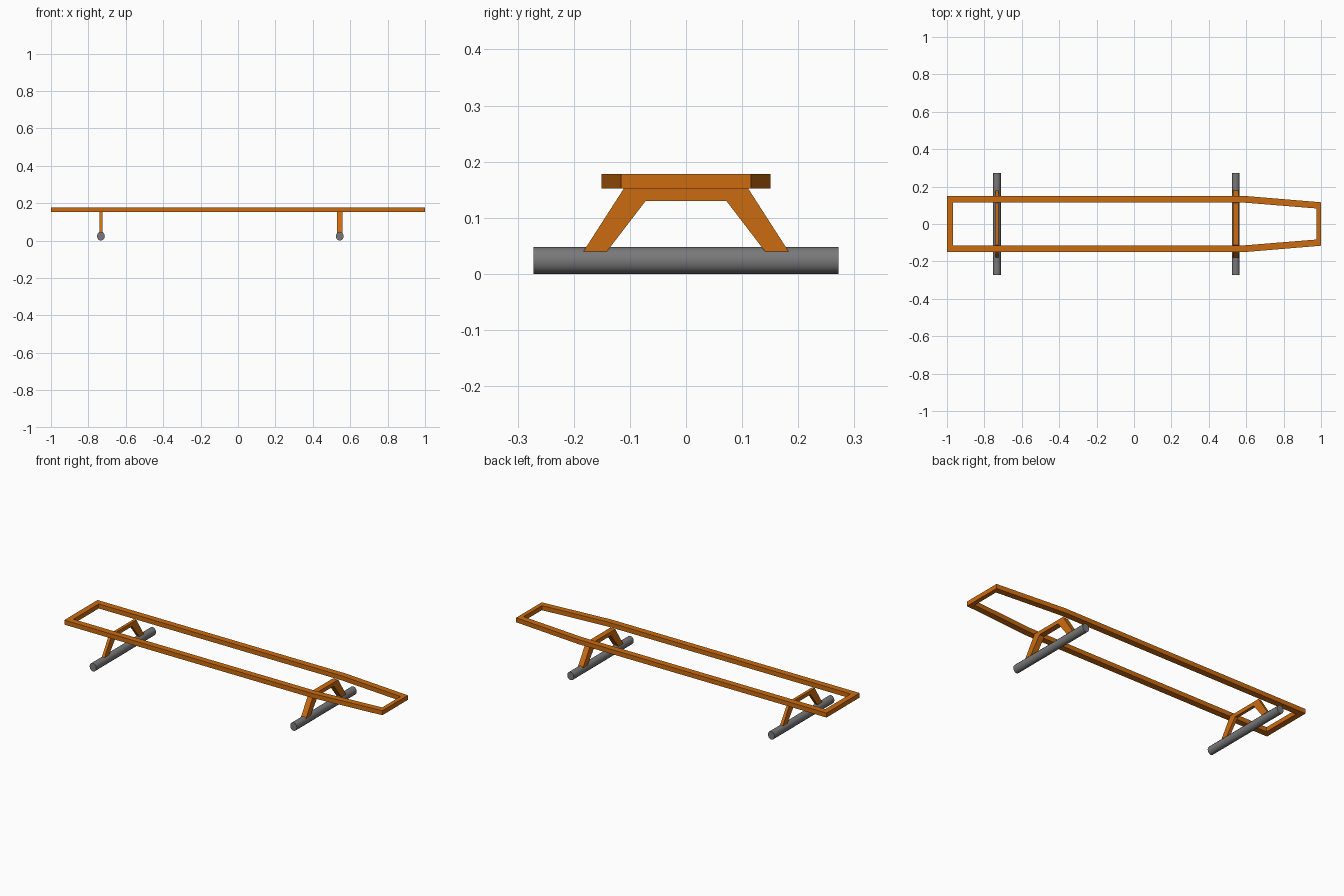
import bpy, bmesh, math
from mathutils import Matrix

if "Cube" in bpy.data.objects:
    bpy.data.objects.remove(bpy.data.objects["Cube"])


def material(name, rgb):
    m = bpy.data.materials.new(name)
    m.diffuse_color = (*rgb, 1)
    m.use_nodes = True
    m.node_tree.nodes["Principled BSDF"].inputs["Base Color"].default_value = m.diffuse_color
    return m


orange = material("orange paint", (0.60, 0.15, 0.005))
grey = material("grey tube", (0.19, 0.19, 0.19))


def finish(bm, name, mat):
    bmesh.ops.recalc_face_normals(bm, faces=bm.faces[:])
    me = bpy.data.meshes.new(name)
    bm.to_mesh(me)
    bm.free()
    me.materials.append(mat)
    ob = bpy.data.objects.new(name, me)
    bpy.context.collection.objects.link(ob)
    return ob


def ribbon(name, outer, inner, depth, place, closed):
    """Solid strip between two matching outlines, extruded by depth."""
    bm = bmesh.new()
    n = len(outer)
    a = [bm.verts.new(place(*p)) for p in outer]
    b = [bm.verts.new(place(*p)) for p in inner]
    for i in range(n if closed else n - 1):
        j = (i + 1) % n
        bm.faces.new((a[i], a[j], b[j], b[i]))
    ext = bmesh.ops.extrude_face_region(bm, geom=bm.faces[:], use_keep_orig=True)
    for v in ext["geom"]:
        if isinstance(v, bmesh.types.BMVert):
            v.co += depth
    return finish(bm, name, orange)


from mathutils import Vector

# Chassis rails: closed loop tapering toward the nose
half_out = [(-1, 0.151), (0.58, 0.151), (1, 0.116)]
half_in = [(-0.967, 0.115), (0.58, 0.115), (0.976, 0.083)]
loop = lambda h: h + [(x, -y) for x, y in reversed(h)]
ribbon("chassis_frame", loop(half_out), loop(half_in), Vector((0, 0, 0.026)),
       lambda x, y: (x, y, 0.152), True)

# Trestle supports and axle tubes
leg_out = [(-0.183, 0.04), (-0.111, 0.152)]
leg_in = [(-0.141, 0.04), (-0.072, 0.13)]
mirror = lambda h: h + [(-y, z) for y, z in reversed(h)]
for label, x, t in (("rear", -0.733, 0.017), ("front", 0.544, 0.032)):
    ribbon(label + "_support", mirror(leg_out), mirror(leg_in), Vector((t, 0, 0)),
           lambda y, z, x=x, t=t: (x - t / 2, y, z), False)
    bm = bmesh.new()
    bmesh.ops.create_cone(bm, cap_ends=True, segments=12, radius1=1, radius2=1, depth=0.544)
    bm.transform(Matrix.Translation((x, 0, 0.024)) @ Matrix.Diagonal((0.021, 1, 0.024, 1))
                 @ Matrix.Rotation(math.pi / 2, 4, 'X'))
    tube = finish(bm, label + "_axle_tube", grey)
    bpy.context.view_layer.objects.active = tube
    bpy.ops.object.select_all(action='DESELECT')
    tube.select_set(True)
    bpy.ops.object.shade_smooth_by_angle(angle=math.radians(40))
